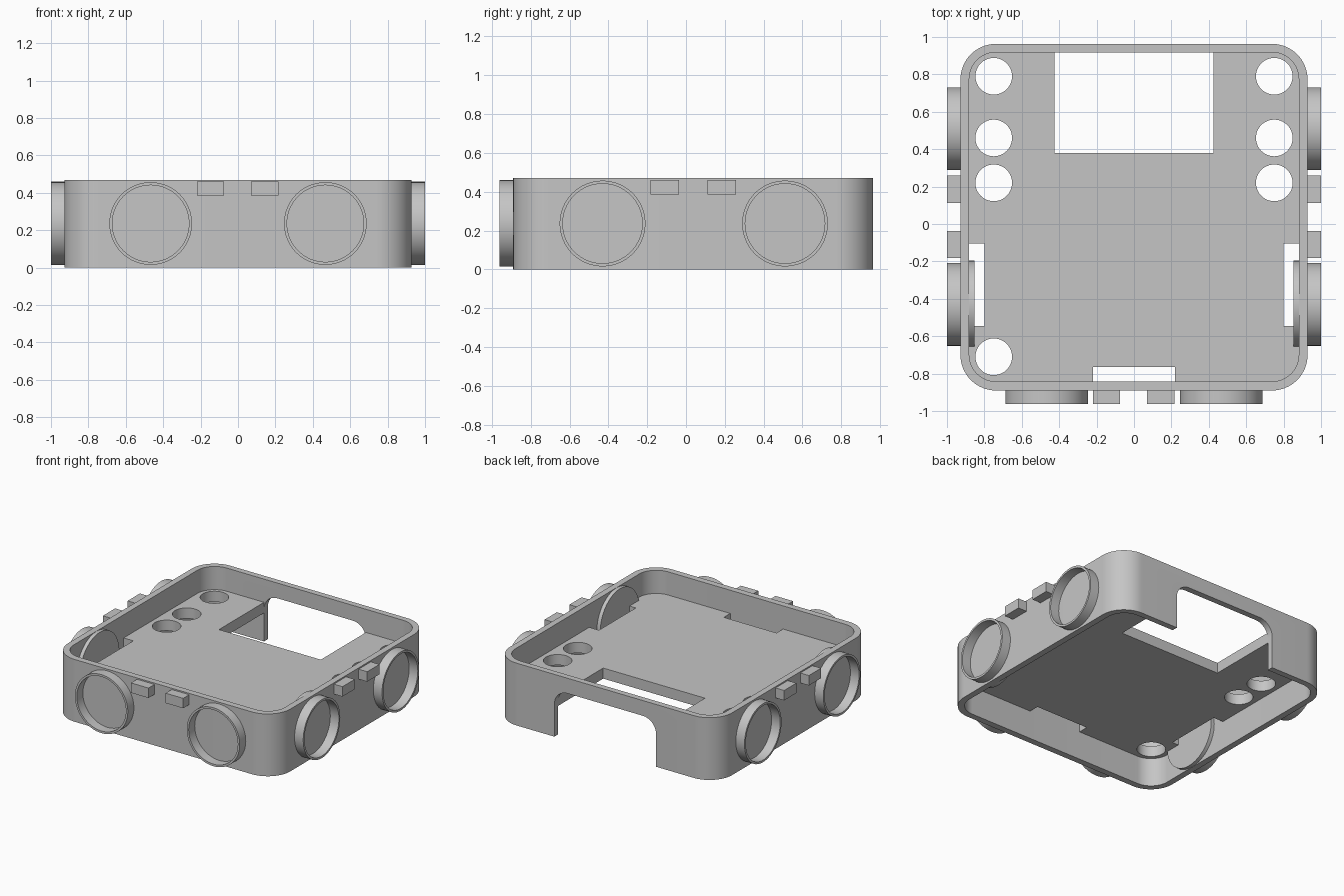
import bpy, bmesh, math
from mathutils import Matrix

if "Cube" in bpy.data.objects:
    bpy.data.objects.remove(bpy.data.objects["Cube"], do_unlink=True)

grey = bpy.data.materials.new("plain_grey")
grey.use_nodes = True
GREY = (0.56, 0.56, 0.56, 1)
grey.diffuse_color = GREY
grey.node_tree.nodes["Principled BSDF"].inputs["Base Color"].default_value = GREY


def arc(cx, cy, r, a0, a1, n):
    return [(cx + r * math.cos(math.radians(a0 + (a1 - a0) * i / n)),
             cy + r * math.sin(math.radians(a0 + (a1 - a0) * i / n))) for i in range(n + 1)]


def circle(cx, cy, r, n=64):
    return arc(cx, cy, r, 0, 360, n)[:-1]


def rect(x0, x1, y0, y1):
    return [(x0, y0), (x1, y0), (x1, y1), (x0, y1)]


def rounded_rect(x0, x1, y0, y1, r, n=16):
    return (arc(x1 - r, y1 - r, r, 0, 90, n) + arc(x0 + r, y1 - r, r, 90, 180, n)
            + arc(x0 + r, y0 + r, r, 180, 270, n) + arc(x1 - r, y0 + r, r, 270, 360, n))


def prism(name, loops, w0, w1, matrix=Matrix()):
    """Extrude a flat outline (inner loops become holes) from w0 to w1."""
    cu = bpy.data.curves.new(name, 'CURVE')
    cu.dimensions, cu.fill_mode, cu.extrude = '2D', 'BOTH', (w1 - w0) / 2
    for pts in loops:
        sp = cu.splines.new('POLY')
        sp.points.add(len(pts) - 1)
        for p, (x, y) in zip(sp.points, pts):
            p.co = (x, y, 0, 1)
        sp.use_cyclic_u = True
    tmp = bpy.data.objects.new(name + "_outline", cu)
    bpy.context.scene.collection.objects.link(tmp)
    dg = bpy.context.evaluated_depsgraph_get()
    mesh = bpy.data.meshes.new_from_object(tmp.evaluated_get(dg))
    bpy.data.objects.remove(tmp, do_unlink=True)
    bpy.data.curves.remove(cu)
    bm = bmesh.new()
    bm.from_mesh(mesh)
    bmesh.ops.remove_doubles(bm, verts=bm.verts, dist=1e-5)
    bmesh.ops.transform(bm, verts=bm.verts,
                        matrix=matrix @ Matrix.Translation((0, 0, (w0 + w1) / 2)))
    bmesh.ops.recalc_face_normals(bm, faces=bm.faces)
    bm.to_mesh(mesh)
    bm.free()
    mesh.name = name
    mesh.materials.clear()
    mesh.materials.append(grey)
    ob = bpy.data.objects.new(name, mesh)
    bpy.context.scene.collection.objects.link(ob)
    return ob


def facing(angle):
    """Outline u along the wall, v up, w outward; angle 0 is the front."""
    return Matrix.Rotation(math.radians(angle), 4, 'Z') @ Matrix.Rotation(math.radians(90), 4, 'X')


parts = []

# Outer wall frame with rounded corners
wall = prism("wall_frame", [rounded_rect(-.928, .928, -.89, .963, .19),
                            rounded_rect(-.881, .881, -.842, .918, .143)], 0, .47)
parts.append(wall)

# Arched opening through the back wall
arch = [(-.425, -.1), (.425, -.1)] + arc(.315, .245, .11, 0, 90, 10) + arc(-.315, .245, .11, 90, 180, 10)
cutter = prism("back_opening_cutter", [arch], -1.1, -.9, facing(0))
cutter.hide_render = True
mod = wall.modifiers.new("back_opening", 'BOOLEAN')
mod.operation, mod.solver, mod.object = 'DIFFERENCE', 'EXACT', cutter
bpy.context.view_layer.objects.active = wall
bpy.ops.object.modifier_apply(modifier=mod.name)
bpy.data.objects.remove(cutter, do_unlink=True)

# Floor plate, notched at the back, front and both sides, with round holes
E = .882
plate = ([(-.22, -.843), (-.22, -.765), (.22, -.765), (.22, -.843)]
         + arc(E - .143, -.7, .143, 270, 360, 10)
         + [(E, -.545), (.80, -.545), (.80, -.105), (E, -.105)]
         + arc(E - .143, .776, .143, 0, 90, 10)
         + [(.425, .919), (.425, .38), (-.425, .38), (-.425, .919)]
         + arc(-E + .143, .776, .143, 90, 180, 10)
         + [(-E, -.105), (-.80, -.105), (-.80, -.545), (-E, -.545)]
         + arc(-E + .143, -.7, .143, 180, 270, 10))
holes = [circle(sx * .75, y, .098, 48) for sx in (-1, 1) for y in (.79, .46, .22)]
holes.append(circle(-.75, -.71, .098, 48))
parts.append(prism("floor_plate", [plate] + holes, .215, .295))

# Round cups and small tabs on the front and both sides
for side, angle, w, cups, tabs in (
        ("front", 0, .89, (-.467, .467), (-.147, .143)),
        ("left", 90, .928, (-.43, .51), (-.11, .185)),
        ("right", -90, .928, (.43, -.51), (.11, -.185))):
    m = facing(angle)
    for i, u in enumerate(cups):
        parts.append(prism(f"{side}_cup_{i + 1}",
                           [circle(u, .236, .221), circle(u, .236, .205)], w - .002, w + .072, m))
    for i, u in enumerate(tabs):
        parts.append(prism(f"{side}_tab_{i + 1}",
                           [rect(u - .073, u + .073, .385, .46)], w - .002, w + .072, m))
    # Inner boss behind the forward cup of each side
    if side != "front":
        parts.append(prism(f"{side}_inner_boss", [circle(cups[0], .235, .234)], .853, .883, m))

# Smooth the rounded surfaces, keep the edges sharp
bpy.ops.object.select_all(action='DESELECT')
for ob in parts:
    ob.select_set(True)
bpy.context.view_layer.objects.active = wall
bpy.ops.object.shade_smooth_by_angle(angle=math.radians(30))
